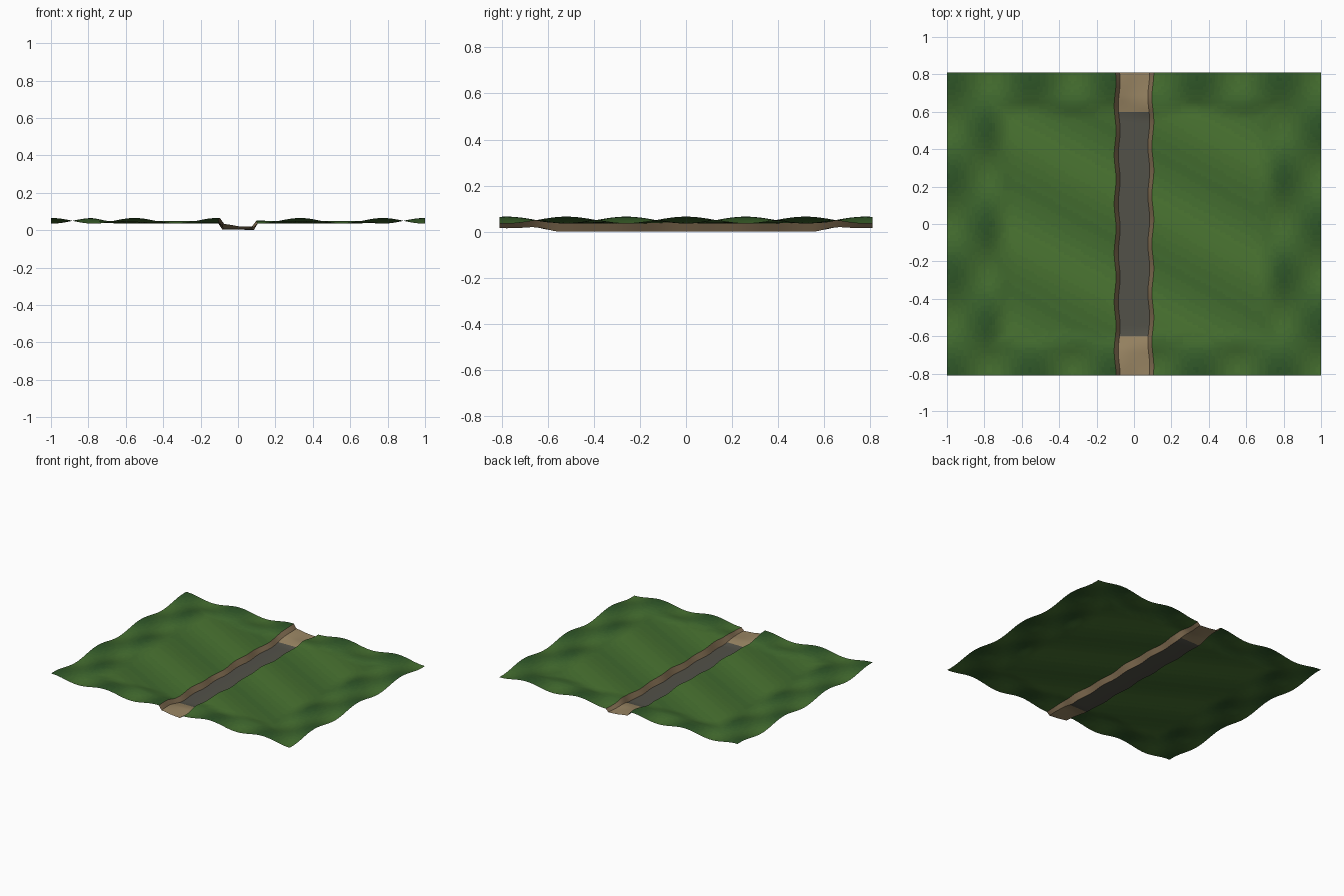
import bpy
from math import sin, cos

if "Cube" in bpy.data.objects:
    bpy.data.objects.remove(bpy.data.objects["Cube"])

HX, HY = 1.0, 0.81
NY = 108


def smooth(a, b, v):
    t = max(0.0, min(1.0, (v - a) / (b - a)))
    return t * t * (3 - 2 * t)


def wave(x, y):
    return sin(14.2 * x) * cos(12.1 * y)


def border(x, y):
    return max(smooth(0.64, 0.80, abs(x)), smooth(0.56, 0.68, abs(y)))


# Grass height: hilly rim, nearly flat middle
def land(x, y):
    m = border(x, y)
    calm = 0.041 + 0.005 * sin(6 * x + 11 * y)
    return m * (0.05 + 0.015 * wave(x, y)) + (1 - m) * calm


# Channel floor height: flat bed rising to ramps at both ends
def floor(x, y):
    m = smooth(0.55, 0.68, abs(y))
    w = wave(x, y)
    rise = 0.021 + (0.014 if w > 0 else 0.007) * w
    return m * rise + (1 - m) * (0.004 if x < 0 else 0.004 - 0.05 * x)


def lip(side, y):
    return side * (0.101 + 0.005 * sin(24 * y + side))


def foot(side, y):
    return lip(side, y) - side * 0.022


def mix(a, b, t):
    return tuple(p + (q - p) * t for p, q in zip(a, b))


def material(name, rgb):
    m = bpy.data.materials.new(name)
    m.diffuse_color = (*rgb, 1)
    m.use_nodes = True
    m.node_tree.nodes["Principled BSDF"].inputs["Base Color"].default_value = m.diffuse_color
    return m


GREENS = [material(f"grass_{i}", mix((0.070, 0.180, 0.032), (0.024, 0.085, 0.020), i / 9))
          for i in range(10)]
EARTH = [material("bank_earth", (0.24, 0.165, 0.09))]
SAND = [material("ramp_sand", (0.32, 0.235, 0.125))]
ROAD = [material("bed_grey", (0.085, 0.083, 0.066))]


# Sheet spanning two side curves (left to right), each giving a point for y
def sheet(name, point, nx, y0, y1, ny, mats, pick=None):
    verts = [point(i / nx, y0 + (y1 - y0) * j / ny)
             for j in range(ny + 1) for i in range(nx + 1)]
    w = nx + 1
    faces = [(j * w + i, j * w + i + 1, (j + 1) * w + i + 1, (j + 1) * w + i)
             for j in range(ny) for i in range(nx)]
    me = bpy.data.meshes.new(name)
    me.from_pydata(verts, [], faces)
    for m in mats:
        me.materials.append(m)
    for p in me.polygons:
        p.use_smooth = True
        if pick:
            p.material_index = pick(p.center)
    ob = bpy.data.objects.new(name, me)
    bpy.context.collection.objects.link(ob)
    return ob


def grass_shade(c):
    m = border(c.x, c.y)
    t = m * (0.55 + 0.4 * wave(c.x, c.y)) + (1 - m) * (0.2 - 0.2 * sin(6 * c.x + 11 * c.y))
    return max(0, min(9, round(9 * t)))


for side, label in ((-1, "left"), (1, "right")):
    # Grass field
    def grass(t, y, s=side):
        a, b = (-HX, lip(s, y)) if s < 0 else (lip(s, y), HX)
        x = a + (b - a) * t
        return x, y, land(x, y)
    sheet(f"{label}_grass", grass, 60, -HY, HY, NY, GREENS, grass_shade)

    # Earth bank
    def bank(t, y, s=side):
        u = t if s < 0 else 1 - t
        xa, xb = lip(s, y), foot(s, y)
        za, zb = land(xa, y), floor(xb, y)
        return xa + (xb - xa) * u, y, za + (zb - za) * u
    sheet(f"{label}_bank", bank, 3, -HY, HY, NY, EARTH)


# Channel floor: grey bed and two sandy ramps
def bed(t, y):
    a, b = foot(-1, y), foot(1, y)
    x = a + (b - a) * t
    return x, y, max(0.0, floor(x, y))


sheet("channel_bed", bed, 8, -0.6, 0.6, 80, ROAD)
sheet("front_ramp", bed, 8, -HY, -0.6, 14, SAND)
sheet("back_ramp", bed, 8, 0.6, HY, 14, SAND)
